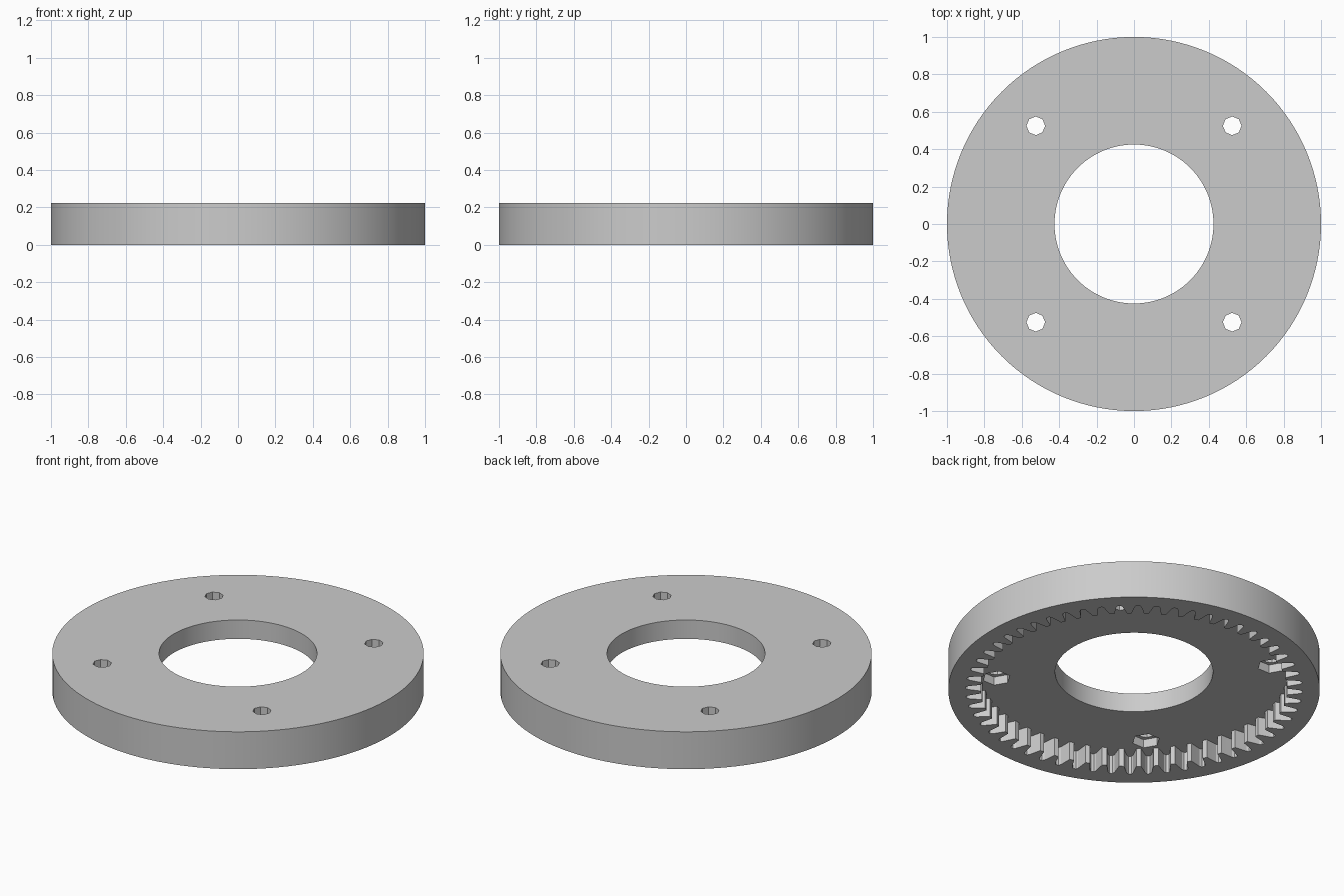
import bpy
import bmesh
from math import sin, cos, pi

if "Cube" in bpy.data.objects:
    bpy.data.objects.remove(bpy.data.objects["Cube"], do_unlink=True)

# Main sizes
TOP, FLOOR, NUT_TOP = 0.222, 0.11, 0.16
OUTER_R, BORE_R = 1.0, 0.425
HOLE_R, NUT_R, HOLE_POS = 0.05, 0.076, 0.525
TEETH = 56

# Half of one tooth gap: (fraction of tooth pitch, radius)
GAP = [(0.36, 0.825), (0.25, 0.865), (0.17, 0.895), (0.08, 0.907)]

grey = bpy.data.materials.new("plain grey")
grey.use_nodes = True
colour = (0.6, 0.6, 0.6, 1)
grey.diffuse_color = colour
grey.node_tree.nodes["Principled BSDF"].inputs["Base Color"].default_value = colour

bm = bmesh.new()


def circle(radius, sides, cx=0, cy=0):
    angles = [2 * pi * i / sides for i in range(sides)]
    return [(cx + radius * cos(a), cy + radius * sin(a)) for a in angles]


def gear_outline():
    gap = [(-f, r) for f, r in GAP] + GAP[::-1]
    step = 2 * pi / TEETH
    return [(r * cos((t + f) * step), r * sin((t + f) * step))
            for t in range(TEETH) for f, r in gap]


def tube(points, low, high):
    """Upright wall; returns its bottom and top edge loops."""
    rims = [[bm.verts.new((x, y, z)) for x, y in points] for z in (low, high)]
    n = len(points)
    for i in range(n):
        j = (i + 1) % n
        bm.faces.new((rims[0][i], rims[0][j], rims[1][j], rims[1][i]))
    return [[bm.edges.get((rim[i], rim[(i + 1) % n])) for i in range(n)]
            for rim in rims]


def cap(*loops):
    """Flat face between an outline and the openings in it."""
    bmesh.ops.triangle_fill(bm, use_beauty=True,
                            edges=[e for loop in loops for e in loop])


# Rim, toothed recess and central bore
rim_low, rim_high = tube(circle(OUTER_R, 128), 0, TOP)
gear_low, gear_high = tube(gear_outline(), 0, FLOOR)
bore_low, bore_high = tube(circle(BORE_R, 96), FLOOR, TOP)

# Bolt holes with hexagonal nut pockets below
pockets, holes = [], []
for sx in (-1, 1):
    for sy in (-1, 1):
        centre = (sx * HOLE_POS, sy * HOLE_POS)
        nut_low, nut_high = tube(circle(NUT_R, 6, *centre), FLOOR, NUT_TOP)
        hole_low, hole_high = tube(circle(HOLE_R, 8, *centre), NUT_TOP, TOP)
        cap(nut_high, hole_low)
        pockets.append(nut_low)
        holes.append(hole_high)

# Flat faces: underside of the rim, recess floor and top
cap(rim_low, gear_low)
cap(gear_high, bore_low, *pockets)
cap(rim_high, bore_high, *holes)
bmesh.ops.recalc_face_normals(bm, faces=bm.faces[:])

mesh = bpy.data.meshes.new("ring_gear_plate")
bm.to_mesh(mesh)
bm.free()
mesh.materials.append(grey)
plate = bpy.data.objects.new("ring_gear_plate", mesh)
bpy.context.collection.objects.link(plate)

# Smooth round walls, sharp rims
bpy.ops.object.select_all(action="DESELECT")
plate.select_set(True)
bpy.context.view_layer.objects.active = plate
bpy.ops.object.shade_smooth_by_angle(angle=pi / 9)
